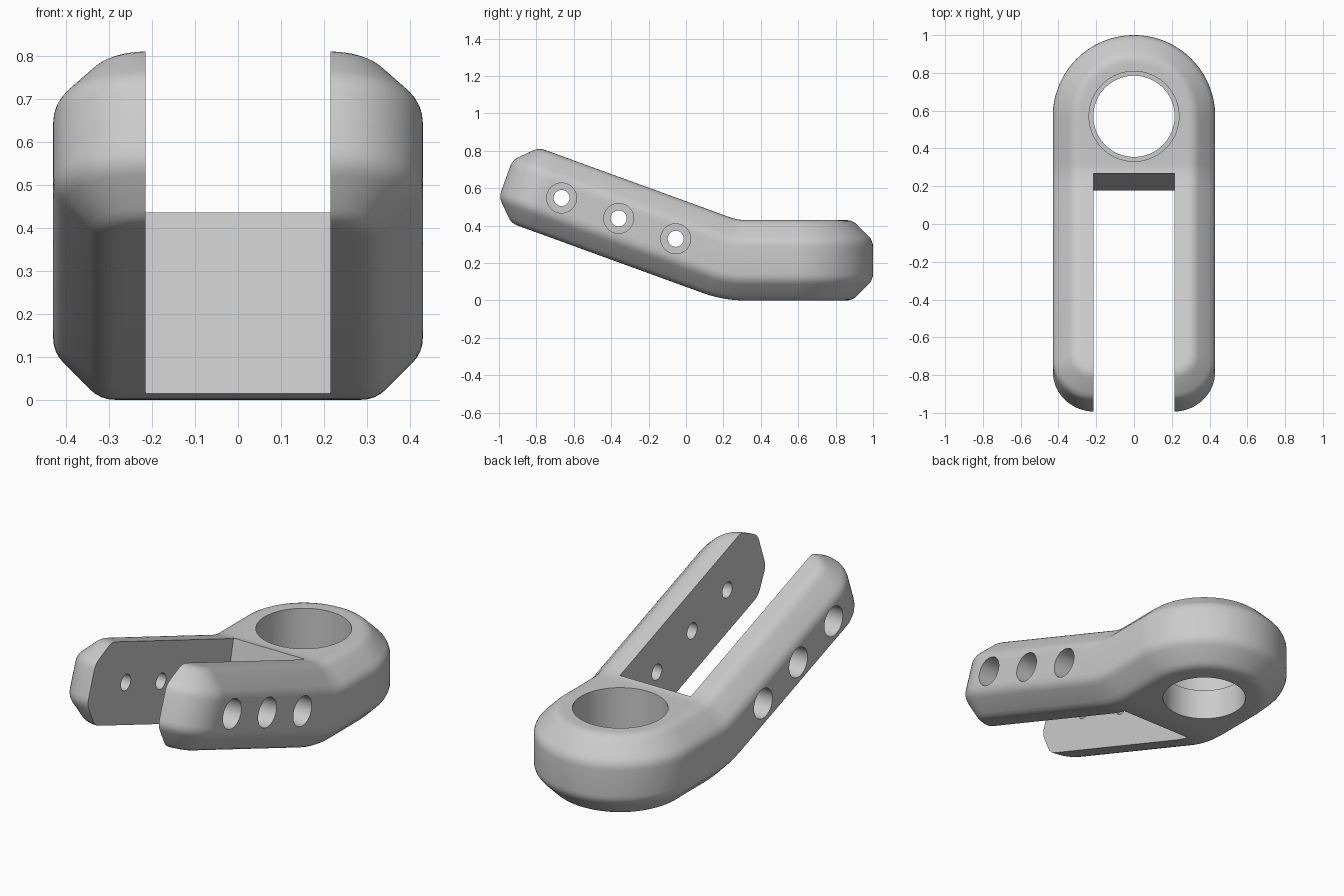
import bpy, bmesh, math
from mathutils import Matrix, Vector

if "Cube" in bpy.data.objects:
    bpy.data.objects.remove(bpy.data.objects["Cube"])

WIDTH, THICK, CHAMFER = 0.43, 0.43, 0.11      # half width, plate thickness, edge chamfer
BEND = math.radians(20)
PIVOT_Y, PIVOT_Z = 0.32, 0.68                 # centre of the bend
ARC = 0.16                                    # flat length that becomes the bend
FRONT = PIVOT_Y - ARC - 1.197                 # front end before bending
RING_Y = 0.57
CORNER = 0.22


def bent(x, s, h):
    """Map a point of the flat plate onto the bent plate."""
    t = max(0.0, PIVOT_Y - s)
    a = BEND * min(1.0, t / ARC)
    run = max(0.0, t - ARC)
    r = PIVOT_Z - h
    if t == 0:
        return Vector((x, s, h))
    return Vector((x, PIVOT_Y - r * math.sin(a) - run * math.cos(a),
                   PIVOT_Z - r * math.cos(a) + run * math.sin(a)))


def half_outline(inset):
    """One side of the plan, from the round back end to the front corner."""
    pts = []
    n = 32
    for i in range(n + 1):
        a = math.pi / 2 * (1 - (i + 0.3) / (n + 0.3))
        r = WIDTH - inset
        pts.append((r * math.cos(a), RING_Y + r * math.sin(a)))
    pts += [(WIDTH - inset, PIVOT_Y - ARC * i / 10) for i in range(11)]
    r = CORNER - inset
    for i in range(15):
        a = math.pi / 2 * i / 14
        pts.append((WIDTH - CORNER + r * math.cos(a), FRONT + CORNER - r * math.sin(a)))
    return pts


def soft_profile(points, size=0.035, steps=4):
    """Round the inner corners of an open polyline."""
    pts = [Vector(p) for p in points]
    out = [pts[0]]
    for a, b, c in zip(pts, pts[1:], pts[2:]):
        p = b + (a - b).normalized() * size
        q = b + (c - b).normalized() * size
        for i in range(steps + 1):
            t = i / steps
            out.append(p * (1 - t) ** 2 + b * 2 * t * (1 - t) + q * t * t)
    return out + [pts[-1]]


def new_object(name, bm):
    bmesh.ops.recalc_face_normals(bm, faces=bm.faces)
    mesh = bpy.data.meshes.new(name)
    bm.to_mesh(mesh)
    bm.free()
    obj = bpy.data.objects.new(name, mesh)
    bpy.context.scene.collection.objects.link(obj)
    return obj


def build_body():
    section = soft_profile([(CHAMFER + 0.05, 0), (CHAMFER, 0), (0, CHAMFER),
                            (0, THICK - CHAMFER), (CHAMFER, THICK), (CHAMFER + 0.05, THICK)])
    bm = bmesh.new()
    rings = []
    for inset, h in section:
        half = half_outline(inset)
        plan = half + [(-x, s) for x, s in reversed(half)]
        rings.append([bm.verts.new(bent(x, s, h)) for x, s in plan])
    n = len(rings[0])
    for low, high in zip(rings, rings[1:]):
        for i in range(n):
            j = (i + 1) % n
            bm.faces.new((low[i], low[j], high[j], high[i]))
    # Strips across the top and bottom follow the bend
    for ring in (rings[0], rings[-1]):
        for i in range(n // 2 - 1):
            bm.faces.new((ring[i], ring[i + 1], ring[n - 2 - i], ring[n - 1 - i]))
    return new_object("bent_fork_bracket", bm)


def cylinder(radius, length, matrix, sides=64):
    bm = bmesh.new()
    bmesh.ops.create_cone(bm, cap_ends=True, segments=sides, radius1=radius,
                          radius2=radius, depth=length, matrix=matrix)
    return new_object("hole_cutter", bm)


def cut(target, cutter):
    mod = target.modifiers.new("cut", 'BOOLEAN')
    mod.operation, mod.solver, mod.object = 'DIFFERENCE', 'EXACT', cutter
    bpy.context.view_layer.objects.active = target
    bpy.ops.object.modifier_apply(modifier=mod.name)
    bpy.data.objects.remove(cutter)


body = build_body()

# Slot between the two arms, ending inside the bend
bm = bmesh.new()
bmesh.ops.create_cube(bm, size=1, matrix=Matrix.Translation((PIVOT_Y * 0, -1, 0))
                      @ Matrix.Diagonal((0.43, 2, 3, 1)))
bmesh.ops.transform(bm, verts=bm.verts, matrix=Matrix.Translation((0, PIVOT_Y, PIVOT_Z))
                    @ Matrix.Rotation(math.radians(-12), 4, 'X'))
cut(body, new_object("slot_cutter", bm))

# Stepped bore through the round end
cut(body, cylinder(0.215, 2, Matrix.Translation((0, RING_Y, 0)), 96))
cut(body, cylinder(0.238, 1, Matrix.Translation((0, RING_Y, 0.5 + 0.17)), 96))

# Three counterbored holes through each arm
for k in range(3):
    y, z = -0.665 + 0.305 * k, 0.548 - 0.109 * k
    turn = Matrix.Rotation(math.pi / 2, 4, 'Y')
    cut(body, cylinder(0.043, 2, Matrix.Translation((0, y, z)) @ turn, 32))
    for side in (-1, 1):
        cut(body, cylinder(0.08, 0.4, Matrix.Translation((side * 0.52, y, z)) @ turn, 48))

# Plain grey finish
grey = bpy.data.materials.new("plain_grey")
grey.use_nodes = True
colour = (0.6, 0.6, 0.6, 1)
grey.diffuse_color = colour
grey.node_tree.nodes["Principled BSDF"].inputs["Base Color"].default_value = colour
body.data.materials.clear()
body.data.materials.append(grey)

bpy.ops.object.select_all(action='DESELECT')
body.select_set(True)
bpy.context.view_layer.objects.active = body
bpy.ops.object.shade_smooth_by_angle(angle=math.radians(30))
